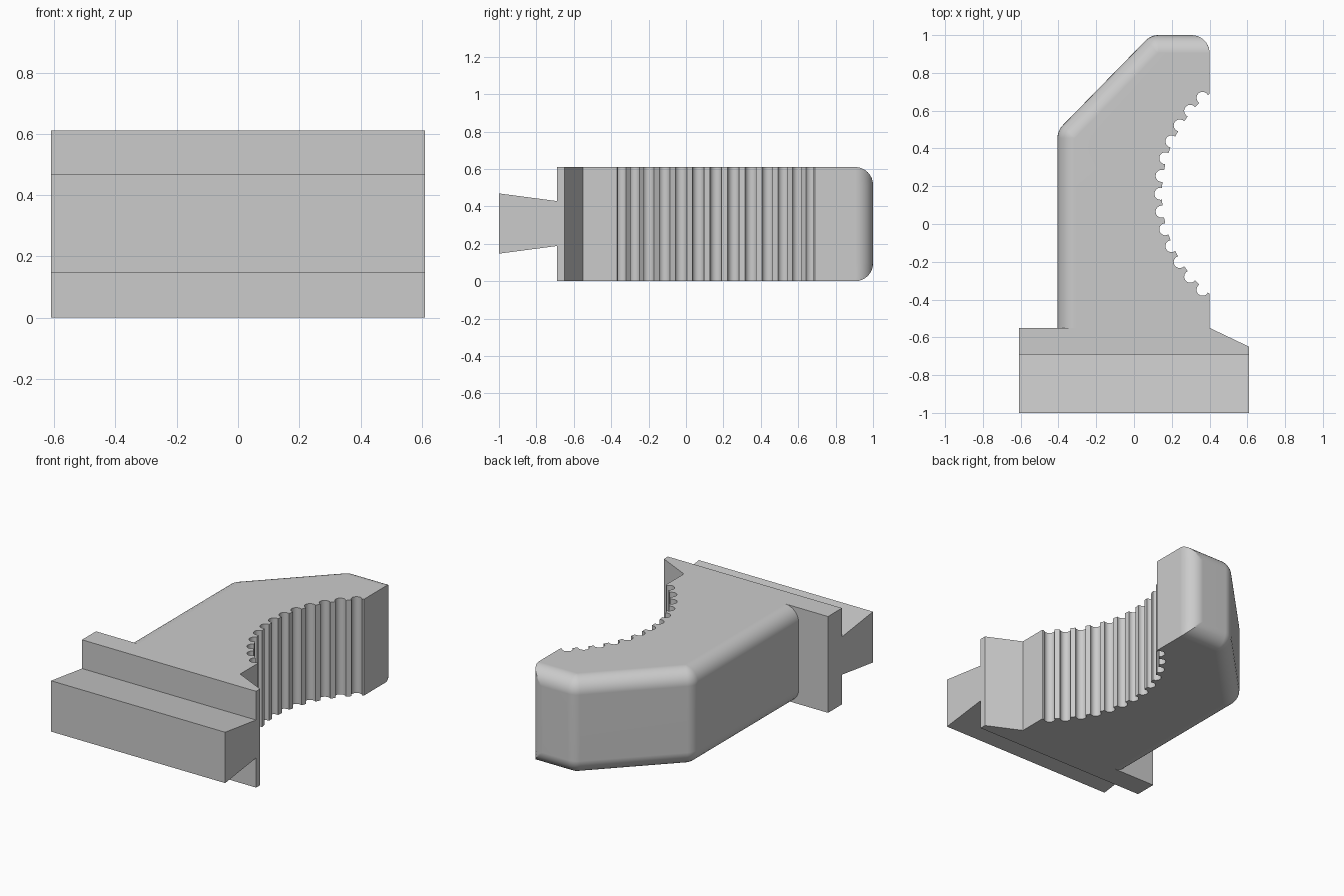
import bpy, bmesh
from math import sin, cos, asin, pi, radians
from mathutils import Vector

if "Cube" in bpy.data.objects:
    bpy.data.objects.remove(bpy.data.objects["Cube"])

H = 0.61      # overall height
R = 0.095     # edge fillet radius


def finish(name, bm, smooth=False):
    bmesh.ops.remove_doubles(bm, verts=bm.verts, dist=1e-5)
    bmesh.ops.recalc_face_normals(bm, faces=bm.faces)
    me = bpy.data.meshes.new(name)
    bm.to_mesh(me)
    bm.free()
    ob = bpy.data.objects.new(name, me)
    bpy.context.collection.objects.link(ob)
    if smooth:
        bpy.ops.object.select_all(action='DESELECT')
        ob.select_set(True)
        bpy.context.view_layer.objects.active = ob
        bpy.ops.object.shade_smooth_by_angle(angle=radians(30))
        wn = ob.modifiers.new("flat_face_normals", 'WEIGHTED_NORMAL')
        wn.keep_sharp = True
    return ob


def loft(name, loops, smooth=False):
    """Skin a stack of equal-length closed loops and cap both ends."""
    bm = bmesh.new()
    rings = [[bm.verts.new(p) for p in loop] for loop in loops]
    for a, b in zip(rings, rings[1:]):
        for i in range(len(a)):
            j = (i + 1) % len(a)
            bm.faces.new((a[i], a[j], b[j], b[i]))
    bm.faces.new(rings[0][::-1])
    bm.faces.new(rings[-1])
    return finish(name, bm, smooth)


def arc(cx, cy, r, a0, a1, n):
    return [(cx + r * cos(a0 + (a1 - a0) * i / n),
             cy + r * sin(a0 + (a1 - a0) * i / n)) for i in range(n + 1)]


# Curved gripping edge with thirteen round grooves
def grip_edge():
    pts = [(0.40, -0.37)]
    for k in range(-6, 7):
        th = pi - radians(7.9) * k
        u = Vector((cos(th), sin(th)))
        v = Vector((sin(th), -cos(th)))
        c = Vector((0.83, 0.16)) + u * 0.69
        for i in range(13):
            s = radians(-105 + 210 * i / 12)
            p = c + 0.032 * (u * cos(s) + v * sin(s))
            pts.append((p.x, p.y))
    return pts + [(0.40, 0.69)]


# Jaw outline, with its outer back edges pulled in by d
def jaw_outline(d):
    t = R * 0.41421
    r = R - d
    pts = [(0.40, -0.55)] + grip_edge()
    pts += arc(0.40 - R, 1 - R, R, 0, asin(max(0, r / R)), 8)
    pts += arc(0.09 + t, 1 - R, r, pi / 2, 3 * pi / 4, 6)
    pts += arc(-0.405 + R, 0.495 - t, r, 3 * pi / 4, pi, 6)
    return pts + [(-0.405 + d, -0.55)]


# Jaw body: stacked outlines form the rounded upper and lower edges
N = 8
steps = [(R * (1 - cos(pi / 2 * i / N)), R * (1 - sin(pi / 2 * i / N)))
         for i in range(N + 1)]
layers = [(z, d) for d, z in reversed(steps)] + [(H - z, d) for d, z in steps]
loft("jaw_body", [[(x, y, z) for x, y in jaw_outline(d)] for z, d in layers], True)

# Base plate with a sloped shoulder
plate = [(-0.61, -0.69), (0.61, -0.69), (0.61, -0.65), (0.40, -0.55), (-0.61, -0.55)]
loft("base_plate", [[(x, y, z) for x, y in plate] for z in (0, H)])

# Dovetail mounting rail
rail = [(-1, 0.147), (-0.69, 0.188), (-0.69, 0.428), (-1, 0.469)]
loft("dovetail_rail", [[(x, y, z) for y, z in rail] for x in (-0.61, 0.61)])
